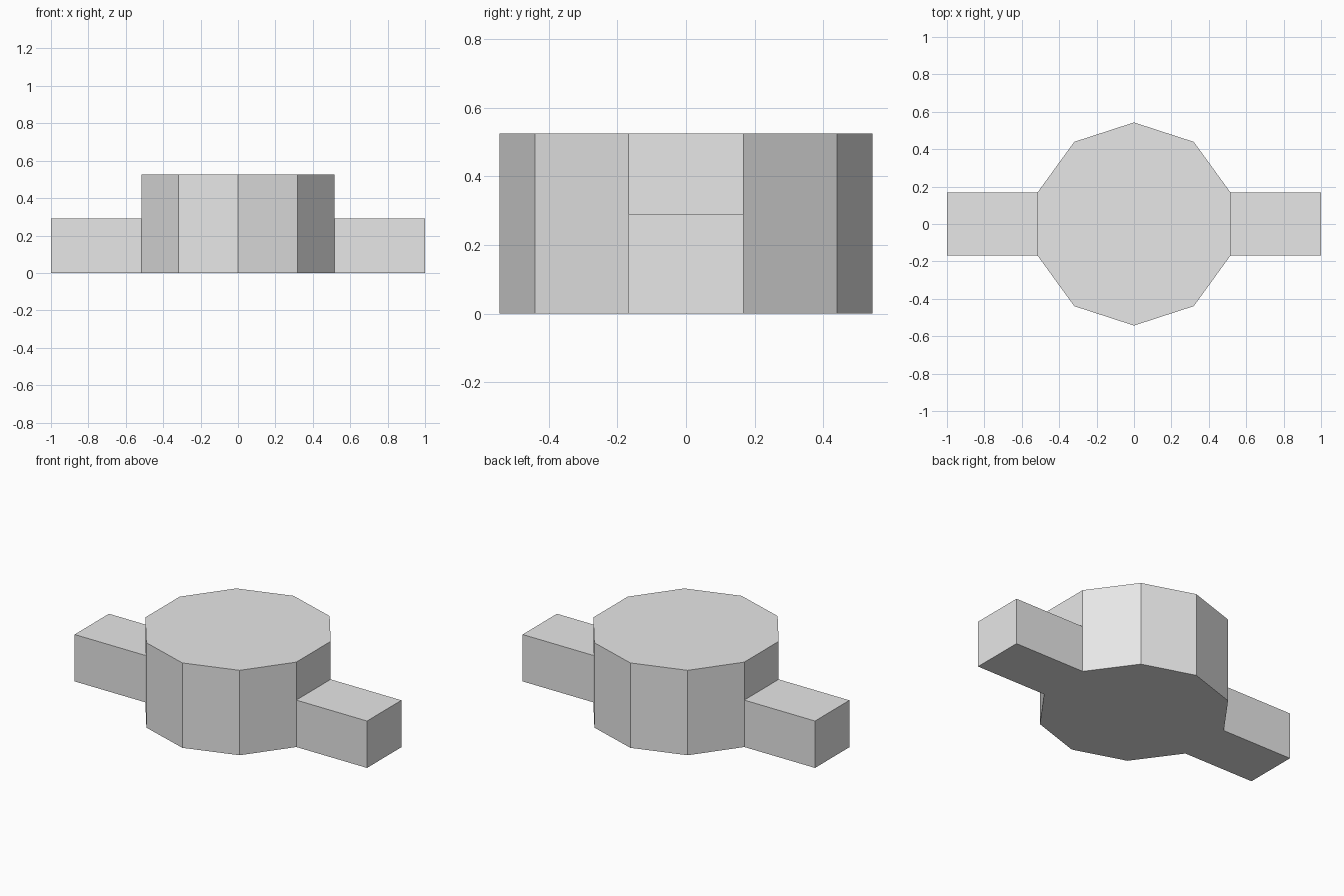
import bpy
import bmesh
from math import cos, sin, pi

cube = bpy.data.objects.get("Cube")
if cube:
    bpy.data.objects.remove(cube, do_unlink=True)

RADIUS, BODY_HEIGHT, SIDES = 0.543, 0.525, 10
ARM_HEIGHT, ARM_END = 0.29, 1.0
# The arms sit flush against the two flat sides of the body
FLAT_X = RADIUS * cos(pi / SIDES)
FLAT_Y = RADIUS * sin(pi / SIDES)

grey = bpy.data.materials.new("plain grey")
grey.use_nodes = True
colour = (0.8, 0.8, 0.8, 1)
grey.diffuse_color = colour
grey.node_tree.nodes["Principled BSDF"].inputs["Base Color"].default_value = colour


def prism(name, outline, height):
    """Extrude a flat outline upwards from the ground."""
    bm = bmesh.new()
    base = bm.faces.new([bm.verts.new((x, y, 0)) for x, y in outline])
    top = bmesh.ops.extrude_face_region(bm, geom=[base], use_keep_orig=True)
    verts = [v for v in top["geom"] if isinstance(v, bmesh.types.BMVert)]
    bmesh.ops.translate(bm, verts=verts, vec=(0, 0, height))
    bmesh.ops.recalc_face_normals(bm, faces=bm.faces)
    mesh = bpy.data.meshes.new(name)
    bm.to_mesh(mesh)
    bm.free()
    mesh.materials.append(grey)
    obj = bpy.data.objects.new(name, mesh)
    bpy.context.collection.objects.link(obj)
    return obj


# Ten-sided body with a corner at the front and back
angles = [pi / 2 + 2 * pi * i / SIDES for i in range(SIDES)]
prism("body", [(RADIUS * cos(a), RADIUS * sin(a)) for a in angles], BODY_HEIGHT)

# Low block arms on both sides
for name, side in (("left_arm", 1), ("right_arm", -1)):
    inner, outer = side * FLAT_X, side * ARM_END
    prism(name, [(inner, -FLAT_Y), (outer, -FLAT_Y),
                 (outer, FLAT_Y), (inner, FLAT_Y)], ARM_HEIGHT)
